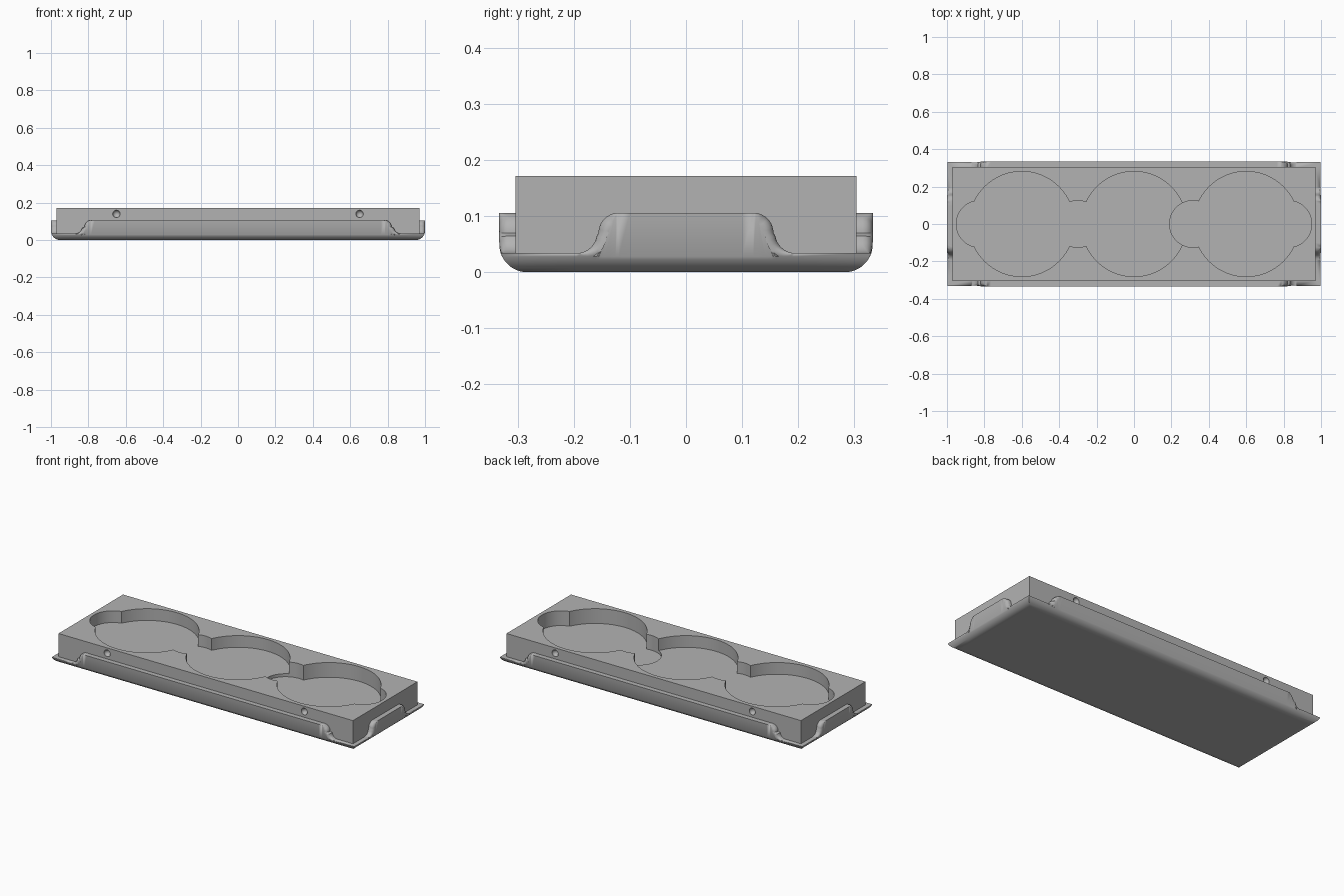
import bpy, bmesh, math
from mathutils import Vector

old = bpy.data.objects.get("Cube")
if old:
    bpy.data.objects.remove(old, do_unlink=True)

grey = bpy.data.materials.new("plain grey")
grey.use_nodes = True
COLOUR = (0.45, 0.45, 0.45, 1)
grey.diffuse_color = COLOUR
grey.node_tree.nodes["Principled BSDF"].inputs["Base Color"].default_value = COLOUR

HX, HY = 1.0, 0.333        # tray half sizes
WALL, ROUND = 0.029, 0.05  # rim thickness, bottom edge radius
LOW, HIGH = 0.034, 0.106   # rim heights
TOP = 0.172                # block top


def finish(name, bm):
    mesh = bpy.data.meshes.new(name)
    bm.to_mesh(mesh)
    bm.free()
    ob = bpy.data.objects.new(name, mesh)
    bpy.context.collection.objects.link(ob)
    mesh.materials.append(grey)
    return ob


def smooth(ob):
    bpy.ops.object.select_all(action='DESELECT')
    ob.select_set(True)
    bpy.context.view_layer.objects.active = ob
    bpy.ops.object.shade_smooth_by_angle(angle=math.radians(35))


# Block with round pockets and side dimples
bm = bmesh.new()
bmesh.ops.create_cube(bm, size=1)
for v in bm.verts:
    v.co = (v.co.x * 1.942, v.co.y * 0.608, 0.01 if v.co.z < 0 else TOP)
block = finish("block", bm)


def cut(bm):
    cutter = finish("cutter", bm)
    cutter.hide_render = True
    mod = block.modifiers.new("cut", 'BOOLEAN')
    mod.operation, mod.solver, mod.object = 'DIFFERENCE', 'EXACT', cutter
    bpy.ops.object.select_all(action='DESELECT')
    bpy.context.view_layer.objects.active = block
    block.select_set(True)
    bpy.ops.object.modifier_apply(modifier=mod.name)
    bpy.data.objects.remove(cutter, do_unlink=True)


def pocket(x, radius, depth):
    bm = bmesh.new()
    bmesh.ops.create_cone(bm, cap_ends=True, segments=96, radius1=radius,
                          radius2=radius, depth=0.4)
    bmesh.ops.translate(bm, verts=bm.verts, vec=(x, 0, TOP - depth + 0.2))
    cut(bm)


SHALLOW, DEEP = 0.07, 0.088
for x, depth in ((-0.6, SHALLOW), (0, SHALLOW), (0.6, DEEP)):
    pocket(x, 0.281, depth)
for x, depth in ((-0.825, SHALLOW), (-0.3, SHALLOW), (0.315, DEEP), (0.825, DEEP)):
    pocket(x, 0.125, depth)

for sx in (-1, 1):
    for sy in (-1, 1):
        bm = bmesh.new()
        bmesh.ops.create_uvsphere(bm, u_segments=24, v_segments=12, radius=0.02)
        bmesh.ops.translate(bm, verts=bm.verts, vec=(sx * 0.65, sy * 0.304, 0.14))
        cut(bm)
smooth(block)


# Rim outline of one wall: flat middle, S-shaped shoulders, low corners
def outline(half, flat, run):
    r = (HIGH - LOW) / 2
    gap = run - 2 * r
    pts = [(0, HIGH, 0, 1, 0), (flat - 0.02, HIGH, 0, 1, 0)]
    for i in range(11):
        a = math.pi / 2 * i / 10
        pts.append((flat + r * math.sin(a), HIGH - r + r * math.cos(a),
                    math.sin(a), math.cos(a), 0.018 * min(1, i / 4)))
    for i in range(1, 11):
        a = math.pi / 2 * (1 - i / 10)
        pts.append((flat + 2 * r + gap - r * math.sin(a), LOW + r - r * math.cos(a),
                    math.sin(a), math.cos(a), 0.018 * min(1, (10 - i) / 6)))
    pts.append((half, LOW, 0, 1, 0))
    left = [(-t, z, -nt, nz, f) for t, z, nt, nz, f in reversed(pts[1:])]
    return left + pts


def inset_at(z):
    return ROUND - math.sqrt(max(0, ROUND ** 2 - max(0, ROUND - z) ** 2))


# Cross-section of the wall at one outline point: (along, inset, height)
def section(p, half):
    t, z, nt, nz, fillet = p
    base = LOW - 0.006
    steep = math.acos(1 - base / ROUND)
    rows = []
    for i in range(9):
        h = ROUND * (1 - math.cos(steep * i / 8))
        rows.append((t, inset_at(h), h))
    for i in range(5):
        a = math.pi / 2 * i / 4
        d = fillet * (1 - math.sin(a))
        h = max(base, z - nz * d)
        rows.append((t - nt * d, inset_at(h) + fillet * (1 - math.cos(a)), h))
    rows.append((t, WALL + 0.004, z))
    return [(max(-(half - n), min(half - n, s)), n, h) for s, n, h in rows]


def wall(bm, along, out, half, reach, flat, run):
    grid = []
    for p in outline(half, flat, run):
        grid.append([bm.verts.new(along * s + out * (reach - n) + Vector((0, 0, h)))
                     for s, n, h in section(p, half)])
    for a, b in zip(grid, grid[1:]):
        for i in range(len(a) - 1):
            bm.faces.new((a[i], b[i], b[i + 1], a[i + 1]))


# Tray with four walls around a flat base
bm = bmesh.new()
X, Y = Vector((1, 0, 0)), Vector((0, 1, 0))
for s in (-1, 1):
    wall(bm, X * -s, Y * s, HX, HY, 0.785, 0.085)
    wall(bm, Y * s, X * s, HY, HX, 0.12, 0.075)
bx, by = HX - ROUND, HY - ROUND
bm.faces.new([bm.verts.new(c) for c in
              ((-bx, -by, 0), (-bx, by, 0), (bx, by, 0), (bx, -by, 0))])
bmesh.ops.remove_doubles(bm, verts=bm.verts, dist=0.0002)
bmesh.ops.dissolve_degenerate(bm, edges=bm.edges, dist=0.0001)
smooth(finish("tray", bm))
